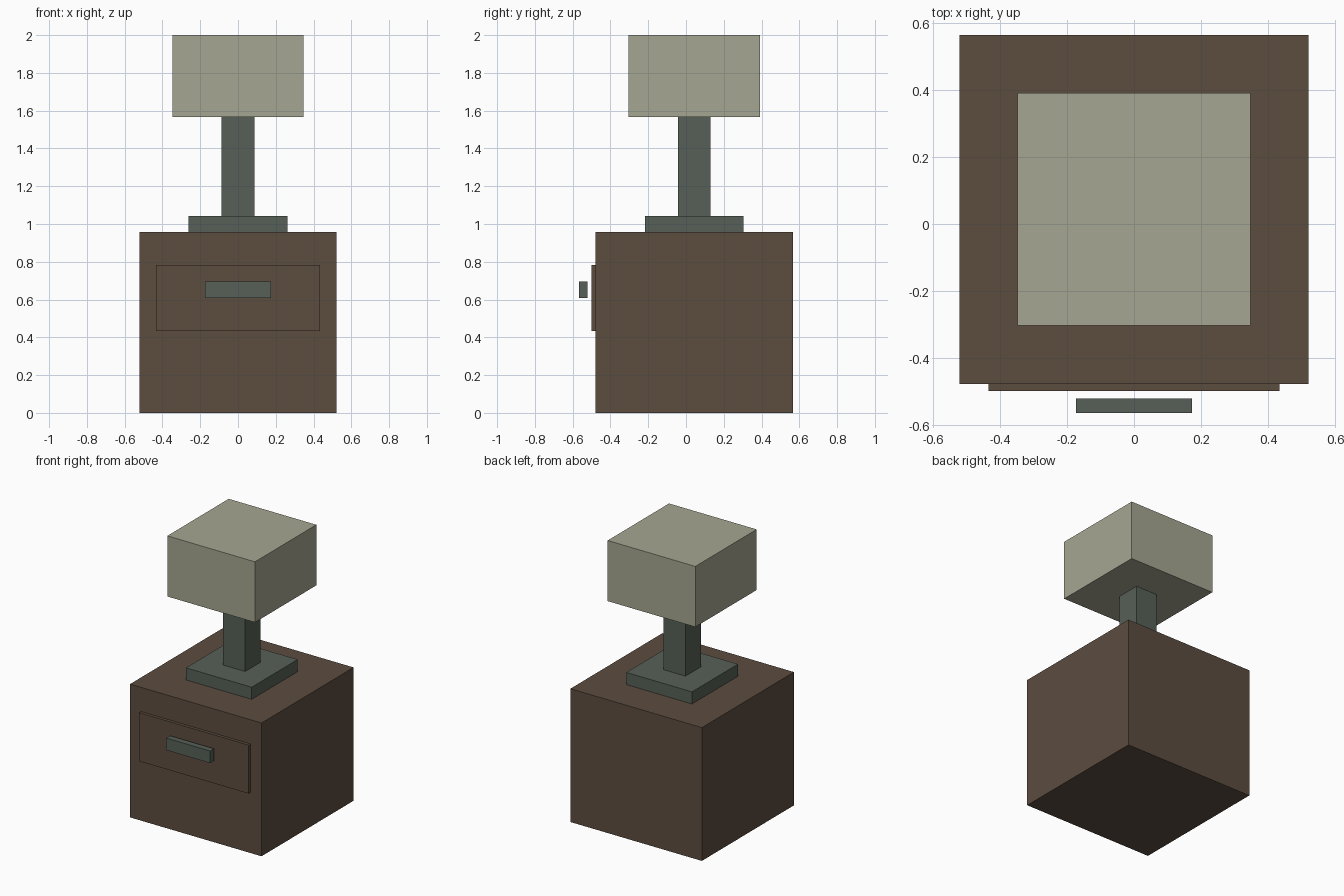
import bpy

if "Cube" in bpy.data.objects:
    bpy.data.objects.remove(bpy.data.objects["Cube"])


def material(name, rgb):
    """Flat material from 0-255 sRGB values, stored as linear."""
    lin = [((c / 255 + 0.055) / 1.055) ** 2.4 for c in rgb]
    mat = bpy.data.materials.new(name)
    mat.diffuse_color = (*lin, 1)
    mat.use_nodes = True
    mat.node_tree.nodes["Principled BSDF"].inputs["Base Color"].default_value = mat.diffuse_color
    return mat


def box(name, x, y, z, mat):
    """Box spanning the given (min, max) range on each axis."""
    spans = (x, y, z)
    bpy.ops.mesh.primitive_cube_add(size=1, location=[(a + b) / 2 for a, b in spans])
    obj = bpy.context.object
    obj.name = name
    obj.scale = [b - a for a, b in spans]
    bpy.ops.object.transform_apply(location=False, rotation=False, scale=True)
    obj.data.materials.append(mat)
    return obj


def centred(name, half, z, mat):
    """Square block on the cabinet's vertical axis."""
    return box(name, (-half, half), (CY - half, CY + half), z, mat)


U = 2 / 46          # module all parts are sized by
CY = U              # cabinet axis sits slightly behind the origin

wood = material("dark brown wood", (92, 77, 64))
metal = material("grey green metal", (86, 96, 87))
fabric = material("pale olive fabric", (165, 166, 145))

# Bedside cabinet with drawer and pull
centred("cabinet", 12 * U, (0, 22 * U), wood)
box("drawer_front", (-10 * U, 10 * U), (-11.5 * U, -11 * U), (10 * U, 18 * U), wood)
box("drawer_handle", (-4 * U, 4 * U), (-13 * U, -12 * U), (14 * U, 16 * U), metal)

# Table lamp
centred("lamp_base", 6 * U, (22 * U, 24 * U), metal)
centred("lamp_stem", 2 * U, (24 * U, 36 * U), metal)
centred("lamp_shade", 8 * U, (36 * U, 46 * U), fabric)
